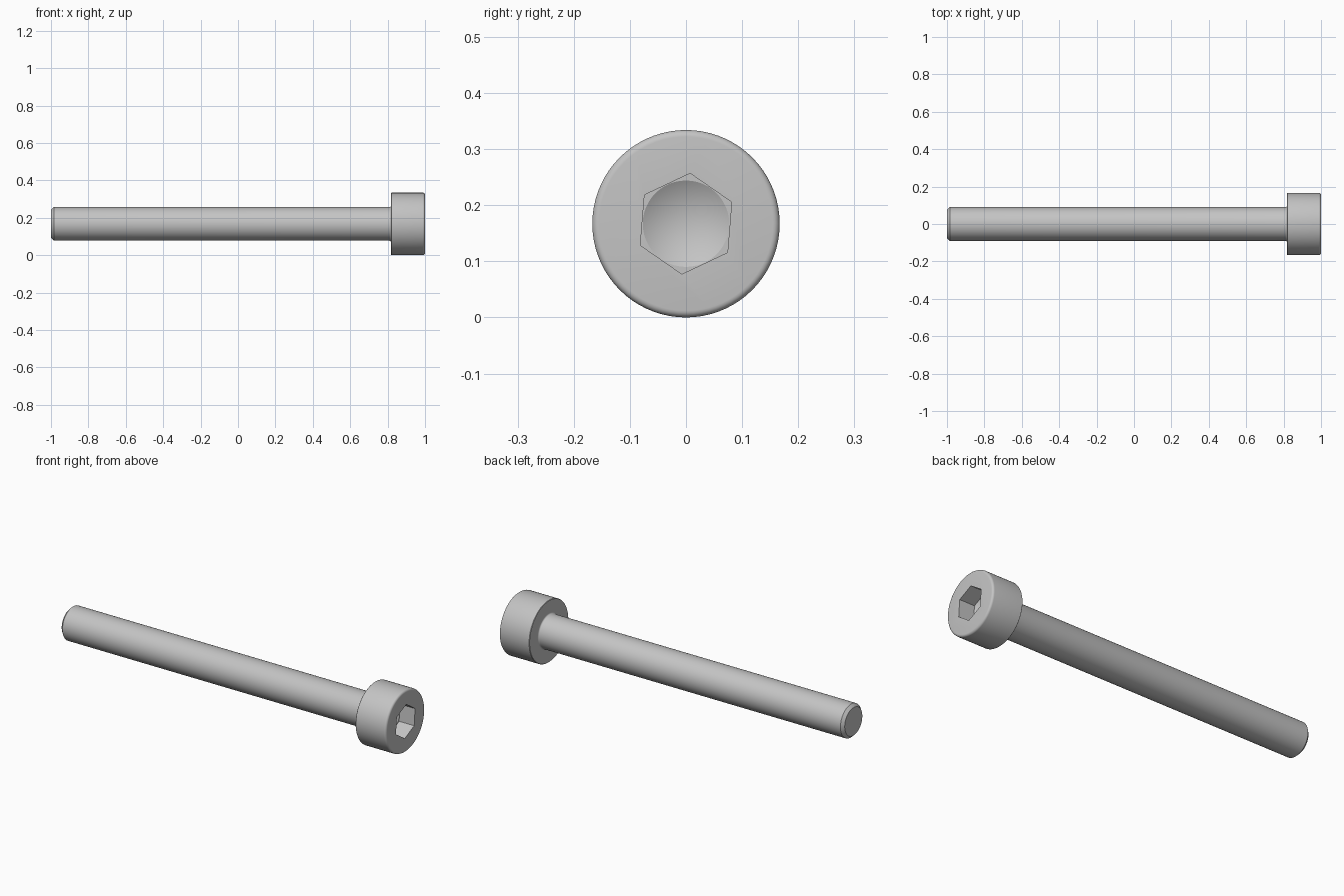
import bpy, bmesh, math
from mathutils import Vector, Matrix

if "Cube" in bpy.data.objects:
    bpy.data.objects.remove(bpy.data.objects["Cube"])

AXIS_Z = 0.167       # height of the bolt axis
HEAD_R, SHAFT_R = 0.167, 0.09
HEAD_BACK = 0.818
SOCKET_X = 0.91      # floor of the hex socket

steel = bpy.data.materials.new("steel grey")
steel.use_nodes = True
colour = (0.55, 0.55, 0.55, 1)
steel.diffuse_color = colour
steel.node_tree.nodes["Principled BSDF"].inputs["Base Color"].default_value = colour


def arc(cx, cr, radius, start, end, steps=5):
    """Points (x, r) on a rounded profile corner."""
    angles = [math.radians(start + (end - start) * i / steps) for i in range(steps + 1)]
    return [(cx + radius * math.cos(a), cr + radius * math.sin(a)) for a in angles]


def lathe(name, profile, sides, turn=0.0):
    """Closed solid from an (x, r) profile turned about the bolt axis."""
    bm = bmesh.new()
    rings = []
    for x, r in profile:
        count = sides if r > 0 else 1
        ring = []
        for i in range(count):
            a = turn + math.tau * i / sides
            ring.append(bm.verts.new((x, r * math.cos(a), AXIS_Z + r * math.sin(a))))
        rings.append(ring)
    for a, b in zip(rings, rings[1:]):
        for i in range(sides):
            j = (i + 1) % sides
            corners = [a[i % len(a)], a[j % len(a)], b[j % len(b)], b[i % len(b)]]
            bm.faces.new(list(dict.fromkeys(corners)))
    for ring in (rings[0], rings[-1]):
        if len(ring) > 1:
            bm.faces.new(ring)
    bmesh.ops.recalc_face_normals(bm, faces=bm.faces)
    mesh = bpy.data.meshes.new(name)
    bm.to_mesh(mesh)
    bm.free()
    mesh.materials.append(steel)
    obj = bpy.data.objects.new(name, mesh)
    bpy.context.collection.objects.link(obj)
    return obj


# Shaft with chamfered tip, fillet under the head, head with rounded rim
fillet, rim = 0.008, 0.012
profile = [(-1, 0.075), (-0.985, SHAFT_R)]
profile += arc(HEAD_BACK - fillet, SHAFT_R + fillet, fillet, -90, 0)
profile += [(HEAD_BACK, HEAD_R - 0.002), (HEAD_BACK + 0.002, HEAD_R)]
profile += arc(1 - rim, HEAD_R - rim, rim, 90, 0)
bolt = lathe("cap_screw", profile, 72)

# Socket cutters: round drilled hole with conical bottom, then the hexagon
drill = lathe("drill_cutter", [(SOCKET_X - 0.045, 0), (SOCKET_X, 0.077), (1.1, 0.077)], 48)
hexagon = lathe("hex_cutter", [(SOCKET_X, 0.09), (1.2, 0.09)], 6, math.radians(25.3))

bpy.context.view_layer.objects.active = bolt
for cutter in (drill, hexagon):
    cutter.hide_render = True
    mod = bolt.modifiers.new("socket", 'BOOLEAN')
    mod.operation = 'DIFFERENCE'
    mod.solver = 'EXACT'
    mod.object = cutter
    bpy.ops.object.modifier_apply(modifier=mod.name)
    bpy.data.objects.remove(cutter)

# Smooth round surfaces, sharp edges kept
bpy.ops.object.select_all(action='DESELECT')
bolt.select_set(True)
bpy.ops.object.shade_smooth_by_angle(angle=math.radians(30))
